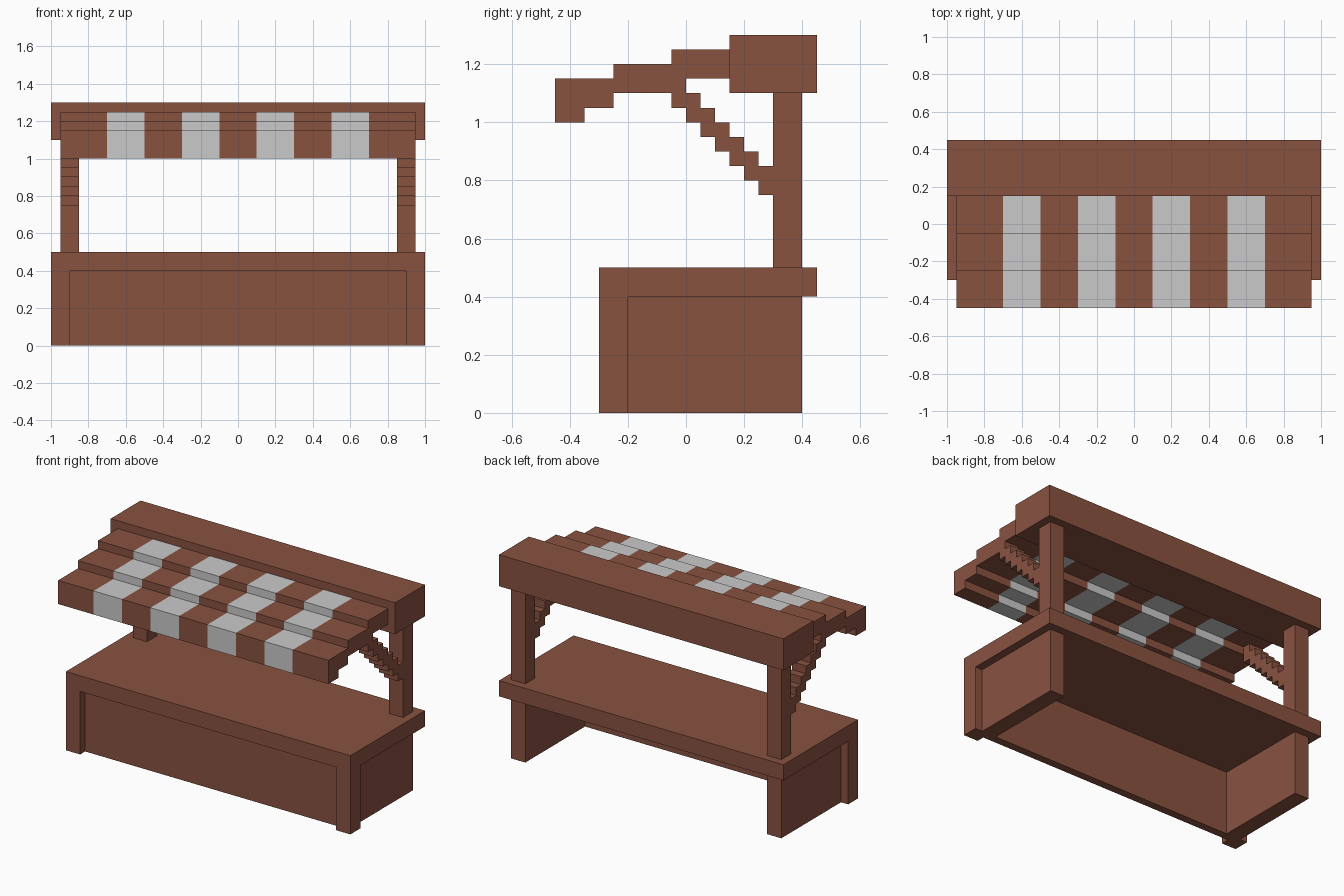
import bpy

if "Cube" in bpy.data.objects:
    bpy.data.objects.remove(bpy.data.objects["Cube"])

# Flat colours
def make_material(name, rgb):
    m = bpy.data.materials.new(name)
    m.diffuse_color = (*rgb, 1)
    m.use_nodes = True
    m.node_tree.nodes["Principled BSDF"].inputs["Base Color"].default_value = m.diffuse_color
    return m

wood = make_material("brown_wood", (0.25, 0.084, 0.051))
cloth = make_material("pale_cloth", (0.59, 0.59, 0.59))


def extrude_profile(name, profile, cuts, light_rule=None):
    """Sweep a (y, z) profile along the x positions in cuts."""
    n, last = len(profile), len(cuts) - 1
    verts = [(x, y, z) for x in cuts for y, z in profile]
    faces, mats = [], []
    for s in range(last):
        light = 1 if light_rule and light_rule(s) else 0
        for i in range(n):
            j = (i + 1) % n
            faces.append((s * n + i, s * n + j, (s + 1) * n + j, (s + 1) * n + i))
            mats.append(light)
    faces.append(tuple(reversed(range(n))))
    faces.append(tuple(last * n + i for i in range(n)))
    mats += [0, 0]
    mesh = bpy.data.meshes.new(name)
    mesh.from_pydata(verts, [], faces)
    mesh.materials.append(wood)
    if light_rule:
        mesh.materials.append(cloth)
    mesh.polygons.foreach_set("material_index", mats)
    mesh.update()
    obj = bpy.data.objects.new(name, mesh)
    bpy.context.collection.objects.link(obj)
    return obj


def box(name, x, y, z):
    profile = [(y[0], z[0]), (y[1], z[0]), (y[1], z[1]), (y[0], z[1])]
    return extrude_profile(name, profile, x)


def mirror_x(obj):
    obj.modifiers.new("mirror", 'MIRROR').use_mirror_merge = False


# Counter
box("counter_top", (-1, 1), (-0.3, 0.45), (0.4, 0.5))
box("front_panel", (-0.9, 0.9), (-0.25, -0.2), (0, 0.4))
mirror_x(box("front_legs", (0.9, 1), (-0.3, -0.2), (0, 0.4)))
mirror_x(box("side_panels", (0.85, 0.95), (-0.2, 0.4), (0, 0.4)))

# Roof supports
mirror_x(box("roof_posts", (0.85, 0.95), (0.3, 0.4), (0.5, 1.1)))
box("roof_beam", (-1, 1), (0.15, 0.45), (1.1, 1.3))

# Stepped diagonal braces
lower, upper = [], []
for i in range(7):
    y, z = -0.05 + 0.05 * i, 1.05 - 0.05 * i
    lower += [(y, z), (y + 0.05, z)]
    upper += [(y, z + 0.1), (y + 0.05, z + 0.1)]
mirror_x(extrude_profile("roof_braces", lower + upper[::-1], (0.85, 0.95)))

# Stepped awning with pale stripes on every second strip
awning = [(-0.45, 1.0), (-0.35, 1.0), (-0.35, 1.05), (-0.25, 1.05),
          (-0.25, 1.1), (-0.05, 1.1), (-0.05, 1.15), (0.15, 1.15),
          (0.15, 1.25), (-0.05, 1.25), (-0.05, 1.2), (-0.25, 1.2),
          (-0.25, 1.15), (-0.45, 1.15)]
strips = [-0.95] + [-0.7 + 0.2 * i for i in range(8)] + [0.95]
extrude_profile("striped_awning", awning, strips, lambda s: s % 2 == 1)
